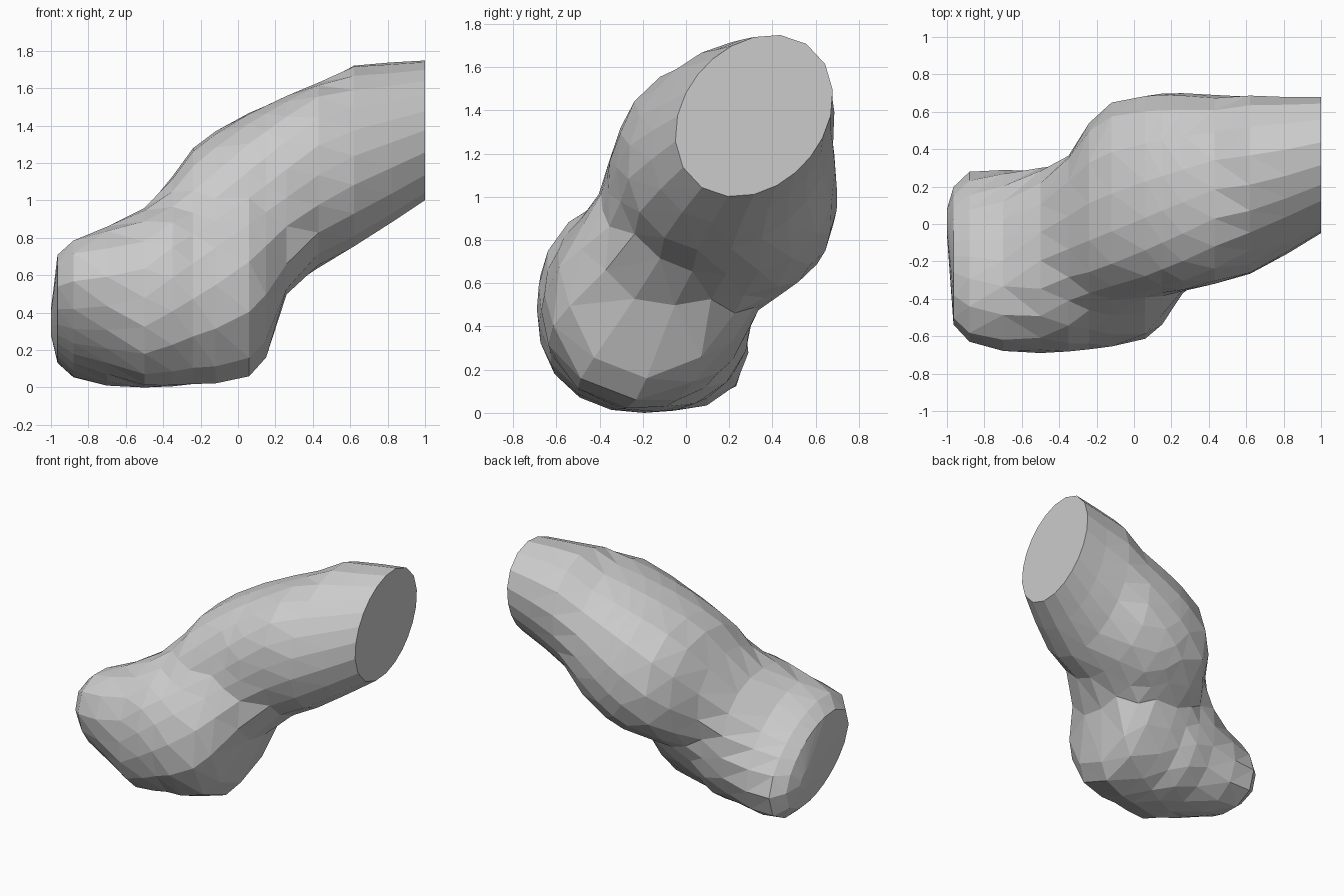
import bpy, bmesh, math

if "Cube" in bpy.data.objects:
    bpy.data.objects.remove(bpy.data.objects["Cube"])

# Stations: x, lower lobe tilt, lower box, upper lobe tilt, upper box
# (each box is y min, y max, z min, z max)
STATIONS = [
    (-1.00, -0.4, (-0.06, 0.08, 0.28, 0.42), 0, None),
    (-0.965, -0.5, (-0.54, 0.20, 0.13, 0.71), 0, None),
    (-0.88, -0.45, (-0.63, 0.28, 0.05, 0.79), 0, None),
    (-0.70, -0.3, (-0.68, 0.29, 0.01, 0.86), 0, None),
    (-0.50, 0, (-0.69, 0.30, 0.00, 0.96), 0, None),
    (-0.35, 0, (-0.685, 0.31, 0.005, 1.00), 0, (-0.36, 0.37, 0.52, 1.13)),
    (-0.24, 0.1, (-0.67, 0.33, 0.012, 1.06), 0, (-0.38, 0.54, 0.50, 1.28)),
    (-0.12, 0.15, (-0.66, 0.34, 0.02, 1.08), 0, (-0.38, 0.65, 0.50, 1.37)),
    (0.06, 0.15, (-0.62, 0.30, 0.06, 1.06), 0, (-0.38, 0.69, 0.50, 1.47)),
    (0.15, 0.1, (-0.54, 0.24, 0.16, 1.00), 0, (-0.37, 0.70, 0.51, 1.51)),
    (0.26, 0.1, (-0.38, 0.25, 0.50, 0.98), 0, (-0.36, 0.70, 0.54, 1.56)),
    (0.43, 0, None, 0, (-0.32, 0.69, 0.64, 1.63)),
    (0.62, 0, None, 0.2, (-0.27, 0.69, 0.75, 1.725)),
    (0.82, 0, None, 0.24, (-0.16, 0.68, 0.88, 1.74)),
    (1.00, 0, None, 0.24, (-0.05, 0.68, 1.00, 1.75)),
]
SEGMENTS = 20


def lobe_field(lobe, y, z):
    """Rounded oval: negative inside, positive outside."""
    tilt, (y0, y1, z0, z1) = lobe
    a = (2 * y - y0 - y1) / (y1 - y0)
    b = (2 * z - z0 - z1) / (z1 - z0)
    if tilt:
        return math.sqrt((a * a - 2 * tilt * a * b + b * b) / (1 - tilt * tilt)) - 1
    return (abs(a) ** 2.3 + abs(b) ** 2.3) ** (1 / 2.3) - 1


def blend(values, k=0.25):
    if len(values) == 1:
        return values[0]
    h = max(k - abs(values[0] - values[1]), 0) / k
    return min(values) - h * h * k / 4


def section(x, lobes):
    """Outline of the blended lobes, found along rays from a drifting centre."""
    if -0.5 < x < 0.43:
        t = (x + 0.5) / 0.93
        cy, cz = -0.195 + 0.38 * t, 0.48 + 0.655 * t
    else:
        y0, y1, z0, z1 = lobes[0][1]
        cy, cz = (y0 + y1) / 2, (z0 + z1) / 2
    points = []
    for i in range(SEGMENTS):
        t = 2 * math.pi * i / SEGMENTS
        dy, dz = math.cos(t), math.sin(t)
        lo, hi = 0.0, 1.5
        for _ in range(30):
            r = (lo + hi) / 2
            f = blend([lobe_field(b, cy + r * dy, cz + r * dz) for b in lobes])
            lo, hi = (r, hi) if f < 0 else (lo, r)
        points.append((x, cy + lo * dy, max(0, cz + lo * dz)))
    return points


# Faceted two-lobed body, lofted through the sections
bm = bmesh.new()
rings = []
for x, tilt_low, lower, tilt_up, upper in STATIONS:
    lobes = [(t, b) for t, b in ((tilt_low, lower), (tilt_up, upper)) if b]
    rings.append([bm.verts.new(p) for p in section(x, lobes)])
for r0, r1 in zip(rings, rings[1:]):
    for i in range(SEGMENTS):
        j = (i + 1) % SEGMENTS
        bm.faces.new((r0[i], r0[j], r1[j], r1[i]))
bmesh.ops.triangulate(bm, faces=bm.faces[:])

# Rounded left tip and flat cut right end
bm.faces.new(rings[0])
bm.faces.new(rings[-1])
bmesh.ops.recalc_face_normals(bm, faces=bm.faces[:])

mesh = bpy.data.meshes.new("lobed_body")
bm.to_mesh(mesh)
bm.free()
body = bpy.data.objects.new("lobed_body", mesh)
bpy.context.collection.objects.link(body)
